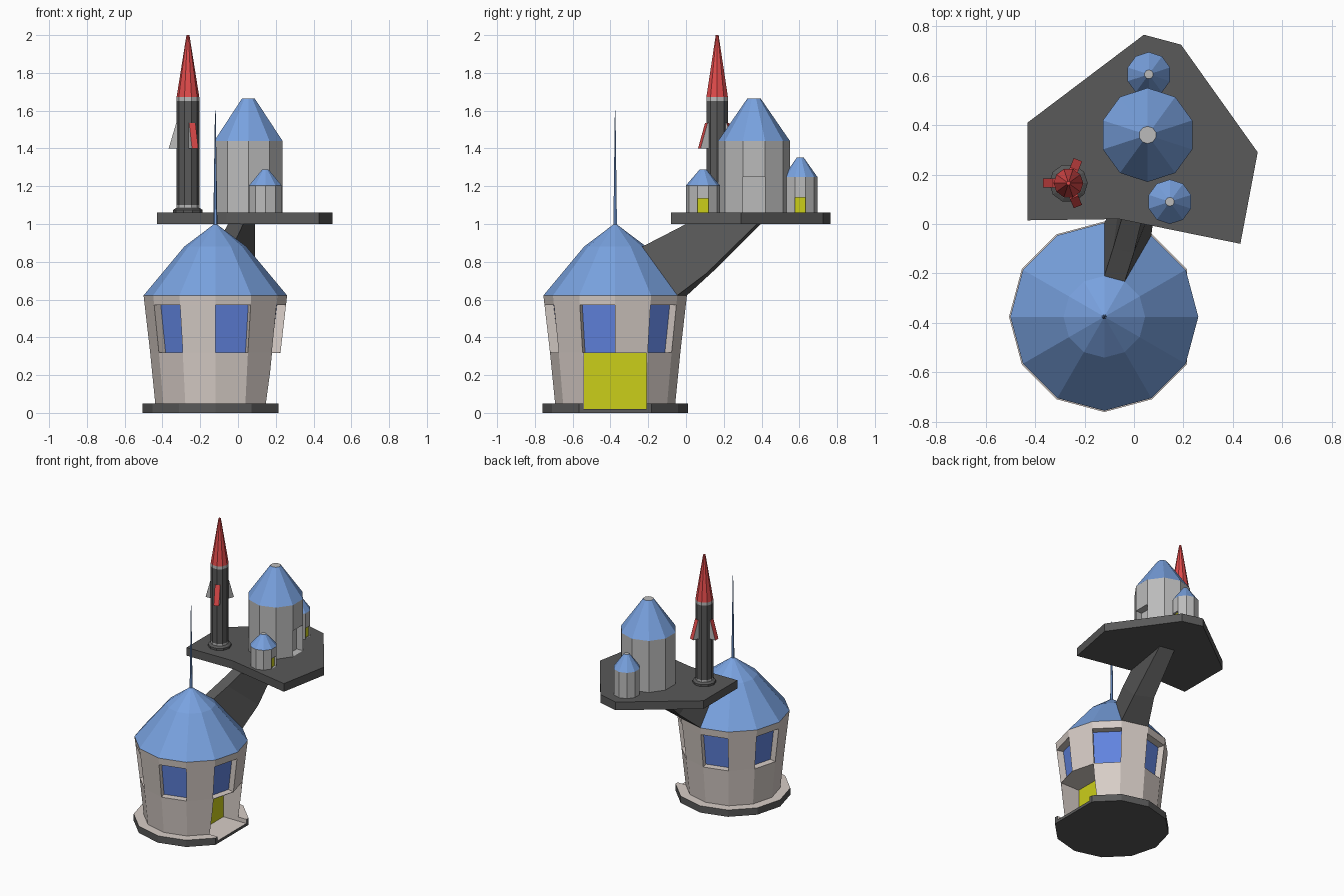
import bpy, bmesh
from math import cos, sin, radians, pi
from mathutils import Vector

if "Cube" in bpy.data.objects:
    bpy.data.objects.remove(bpy.data.objects["Cube"])


def mat(name, r, g, b):
    m = bpy.data.materials.new(name)
    m.diffuse_color = (r, g, b, 1)
    m.use_nodes = True
    m.node_tree.nodes["Principled BSDF"].inputs["Base Color"].default_value = m.diffuse_color
    return m


PALE = mat("plaster", .68, .61, .57)
DARK = mat("dark_metal", .10, .10, .10)
BLUE = mat("roof_blue", .19, .36, .74)
GLASS = mat("glass", .12, .23, .74)
YELLOW = mat("door_yellow", .60, .62, .01)
RED = mat("red", .75, .07, .07)
LIGHT = mat("light_metal", .50, .50, .50)


def finish(name, bm, mats):
    bmesh.ops.recalc_face_normals(bm, faces=bm.faces[:])
    me = bpy.data.meshes.new(name)
    bm.to_mesh(me)
    bm.free()
    for m in mats:
        me.materials.append(m)
    ob = bpy.data.objects.new(name, me)
    bpy.context.collection.objects.link(ob)
    return ob


def loft(bm, rings):
    """Join equal-length rings of points into a closed solid; return faces per band."""
    vs = [[bm.verts.new(p) for p in ring] for ring in rings]
    n = len(vs[0])
    bottom, top = bm.faces.new(vs[0][::-1]), bm.faces.new(vs[-1])
    bands = [[bm.faces.new((a[k], a[(k + 1) % n], b[(k + 1) % n], b[k])) for k in range(n)]
             for a, b in zip(vs, vs[1:])]
    return bottom, top, bands


def tower(name, center, n, rot, profile, mats, bands, caps=(0, 0), recess=()):
    """Turned n-gon solid. recess = (band, side, depth, material index)."""
    bm = bmesh.new()
    cx, cy = center
    rings = [[(cx + r * cos(radians(rot) + 2 * pi * k / n),
               cy + r * sin(radians(rot) + 2 * pi * k / n), z) for k in range(n)]
             for r, z in profile]
    bottom, top, faces = loft(bm, rings)
    bottom.material_index, top.material_index = caps
    for band, idx in zip(faces, bands):
        for f in band:
            f.material_index = idx
    bm.normal_update()
    for band, side, depth, idx in recess:
        a = radians(rot) + 2 * pi * (side + .5) / n
        out = bmesh.ops.extrude_discrete_faces(bm, faces=[faces[band][side]])["faces"]
        for f in out:
            f.material_index = idx
            for v in f.verts:
                v.co -= Vector((cos(a), sin(a), 0)) * depth
    return finish(name, bm, mats)


def box(name, lo, hi, m):
    bm = bmesh.new()
    loft(bm, [[(lo[0], lo[1], z), (hi[0], lo[1], z), (hi[0], hi[1], z), (lo[0], hi[1], z)]
              for z in (lo[2], hi[2])])
    return finish(name, bm, [m])


# Main house: base slab, flared wall with recessed windows, two-pitch roof, spire
C = (-.12, -.375)
base = tower("base_slab", C, 12, 0, [(.385, 0), (.385, .05)], [PALE, DARK], [1], (1, 0))
for v in base.data.vertices:
    if v.co.x > .225:
        v.co.x = C[0] + .385 * cos(pi / 6)
wall = tower("house_wall", C, 12, 0, [(.318, .05), (.345, .32), (.374, .57), (.38, .622)],
             [PALE, GLASS], [0, 0, 0], recess=[(1, k, .05, 1) for k in range(1, 12, 2)])
tower("house_roof", C, 12, 0, [(.38, .622), (.165, .88), (.006, 1.0)], [BLUE], [0, 0])
tower("roof_spire", C, 6, 0, [(.011, .99), (.002, 1.6)], [BLUE], [0])

# Doorway cut through slab and wall, with a door at the back of it
cutter = box("doorway_cutter", (.022, -.542, .02), (.5, -.208, .317), PALE)
cutter.hide_render = True
for ob in (base, wall):
    mod = ob.modifiers.new("doorway", 'BOOLEAN')
    mod.operation, mod.solver, mod.object = 'DIFFERENCE', 'EXACT', cutter
    bpy.context.view_layer.objects.active = ob
    bpy.ops.object.modifier_apply(modifier=mod.name)
bpy.data.objects.remove(cutter)
box("house_door", (.015, -.54, .02), (.027, -.21, .317), YELLOW)

# Bent support arm growing from one roof panel up to the platform


def roof_point(r, deg, z):
    return (C[0] + r * cos(radians(deg)), C[1] + r * sin(radians(deg)), z)


bm = bmesh.new()
loft(bm, [
    [roof_point(.165, 90, .88), roof_point(.165, 60, .88),
     roof_point(.38, 60, .622), roof_point(.38, 90, .622)],
    [(-.085, -.10, .94), (0, -.115, .94), (.09, .11, .74), (-.05, .15, .755)],
    [(-.05, .02, 1.005), (.03, .01, 1.005), (.09, .38, 1.005), (-.02, .40, 1.005)]])
finish("support_arm", bm, [DARK])

# Platform
outline = [(-.43, .015), (-.06, .02), (.43, -.08), (.5, .29), (.19, .725), (.04, .765), (-.43, .41)]
bm = bmesh.new()
loft(bm, [[(x, y, z) for x, y in outline] for z in (1.0, 1.06)])
finish("platform", bm, [DARK])

# Three silos, each with a recessed doorway facing +x
for name, c, r, door, eave, top, cap, depth, dm in (
        ("large_silo", (.055, .36), .19, 1.25, 1.44, 1.665, .035, .05, LIGHT),
        ("front_silo", (.145, .09), .09, 1.135, 1.205, 1.288, .018, .015, YELLOW),
        ("back_silo", (.06, .605), .09, 1.14, 1.25, 1.352, .018, .015, YELLOW)):
    tower(name, c, 10, -18, [(r, 1.06), (r, door), (r, eave), (cap, top)],
          [LIGHT, BLUE, dm], [0, 0, 1], recess=[(0, 0, depth, 2)])

# Rocket: foot ring, body, light collar, nose
R = (-.265, .165)
tower("rocket_foot", R, 10, 0, [(.078, 1.06), (.078, 1.075), (.062, 1.085)], [DARK], [0, 0])
tower("rocket_body", R, 10, 0,
      [(.055, 1.08), (.06, 1.085), (.06, 1.10), (.06, 1.65), (.06, 1.672), (.008, 2.0)],
      [DARK, LIGHT, RED], [0, 1, 0, 1, 2], (0, 2))

# Three wedge fins: red outer faces, light sides
for i, deg in enumerate((180, 68, -68)):
    a = radians(deg)
    d, s = Vector((cos(a), sin(a), 0)), Vector((-sin(a), cos(a), 0)) * .018
    o = Vector((*R, 0))
    prof = [(.05, 1.40), (.102, 1.40), (.062, 1.535), (.05, 1.535)]
    bm = bmesh.new()
    _, _, bands = loft(bm, [[o + d * r + side + Vector((0, 0, z)) for r, z in prof]
                            for side in (-s, s)])
    for f in bands[0]:
        f.material_index = 1
    finish(f"rocket_fin_{i + 1}", bm, [LIGHT, RED])
